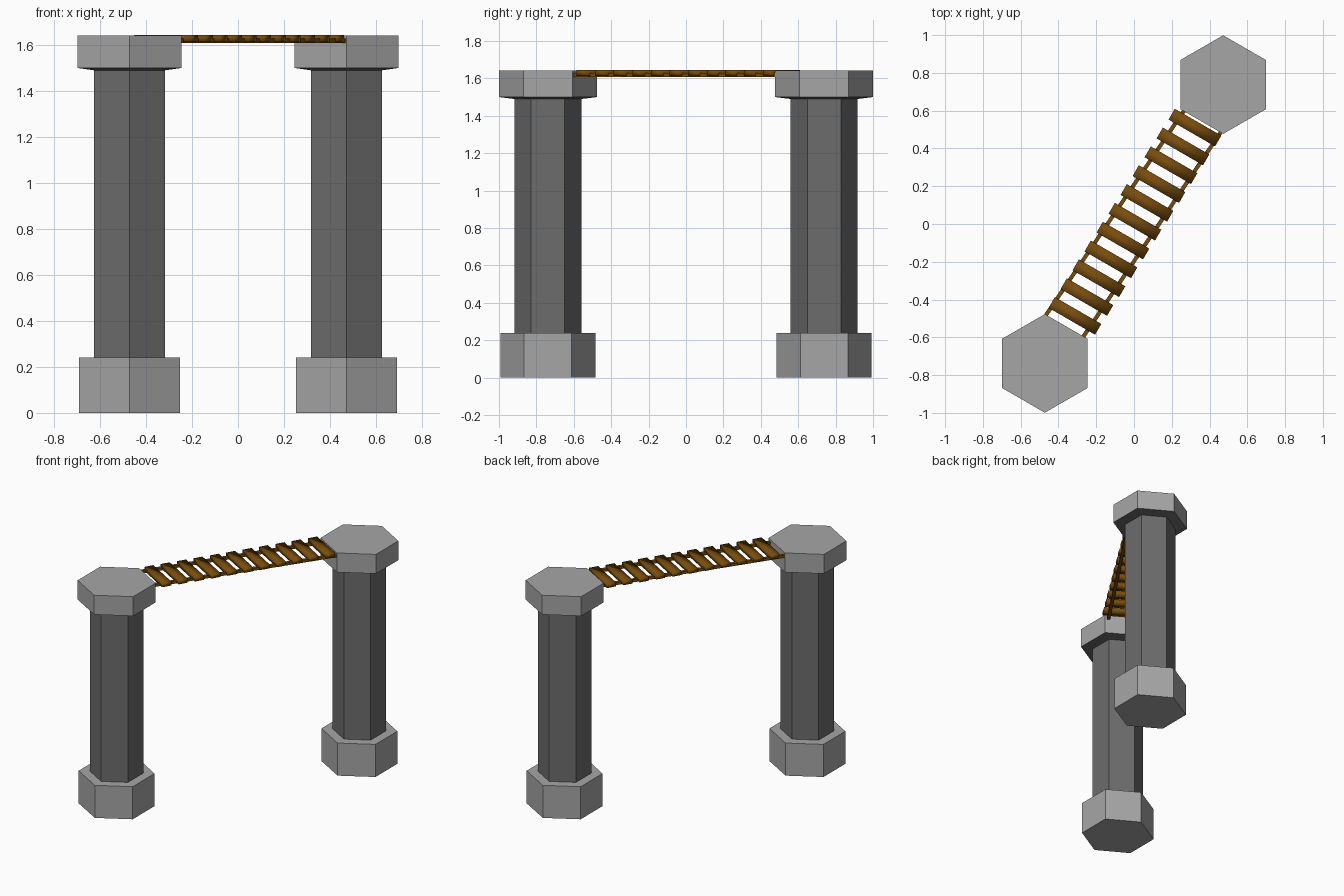
import bpy, bmesh, math
from mathutils import Vector

if "Cube" in bpy.data.objects:
    bpy.data.objects.remove(bpy.data.objects["Cube"])


def material(name, color):
    mat = bpy.data.materials.new(name)
    mat.diffuse_color = (*color, 1)
    mat.use_nodes = True
    mat.node_tree.nodes["Principled BSDF"].inputs["Base Color"].default_value = mat.diffuse_color
    return mat


wood = material("brown_wood", (0.19, 0.073, 0.004))
light_stone = material("light_stone", (0.38, 0.38, 0.38))
dark_stone = material("dark_stone", (0.15, 0.15, 0.15))


def finish(name, bm, mat, smooth=False):
    bmesh.ops.recalc_face_normals(bm, faces=bm.faces)
    mesh = bpy.data.meshes.new(name)
    bm.to_mesh(mesh)
    bm.free()
    obj = bpy.data.objects.new(name, mesh)
    bpy.context.collection.objects.link(obj)
    mesh.materials.append(mat)
    for p in mesh.polygons:
        p.use_smooth = smooth
    return obj


def hex_stack(name, x, y, profile, mat):
    """Closed six-sided stack of (radius, z) rings, points facing +-y."""
    bm = bmesh.new()
    rings = [[bm.verts.new((x + r * math.sin(i * math.pi / 3),
                            y + r * math.cos(i * math.pi / 3), z))
              for i in range(6)] for r, z in profile]
    for a, b in zip(rings, rings[1:]):
        for i in range(6):
            j = (i + 1) % 6
            bm.faces.new((a[i], a[j], b[j], b[i]))
    bm.faces.new(rings[0])
    bm.faces.new(rings[-1])
    return finish(name, bm, mat)


def bar(name, start, end, width, height, smooth=False):
    """Box running between two points."""
    a, b = Vector(start), Vector(end)
    bm = bmesh.new()
    bmesh.ops.create_cube(bm, size=1)
    bmesh.ops.scale(bm, vec=((b - a).length, width, height), verts=bm.verts)
    obj = finish(name, bm, wood, smooth)
    obj.location = (a + b) / 2
    obj.rotation_euler.z = math.atan2(b.y - a.y, b.x - a.x)
    return obj


# Two stone pillars: light base, dark shaft, light cap with a sloped underside
for side, s in (("front", -1), ("back", 1)):
    x, y = s * 0.472, s * 0.738
    hex_stack(f"{side}_base", x, y, [(0.254, 0), (0.254, 0.24)], light_stone)
    hex_stack(f"{side}_shaft", x, y, [(0.179, 0.24), (0.179, 1.49)], dark_stone)
    hex_stack(f"{side}_cap_underside", x, y, [(0.179, 1.49), (0.261, 1.50)], dark_stone)
    hex_stack(f"{side}_cap", x, y, [(0.261, 1.50), (0.261, 1.642)], light_stone)

# Two rails carrying the walkway
bar("left_rail", (-0.466, -0.482, 1.618), (0.266, 0.602, 1.618), 0.021, 0.02)
bar("right_rail", (-0.268, -0.596, 1.618), (0.462, 0.490, 1.618), 0.021, 0.02)

# Eleven planks, parallel to the facing hexagon sides
half = Vector((math.cos(math.radians(30)), -0.5, 0)) * 0.142
for k in range(11):
    c = Vector((0.005 + (k - 5) * 0.0635, 0.012 + (k - 5) * 0.0997, 1.629))
    bar(f"plank_{k + 1}", c - half, c + half, 0.066, 0.03, smooth=True)
